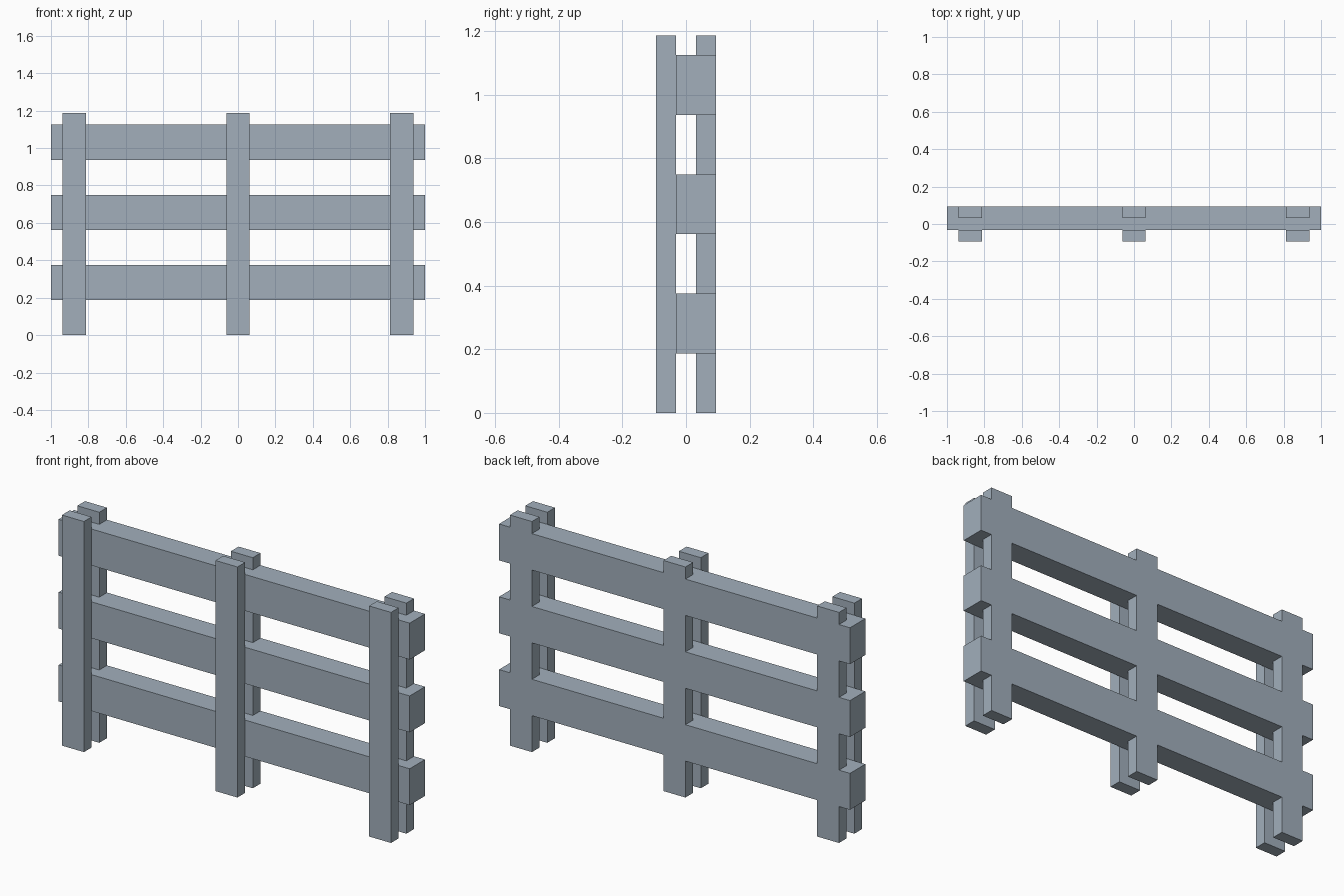
import bpy

cube = bpy.data.objects.get("Cube")
if cube:
    bpy.data.objects.remove(cube, do_unlink=True)

# Single blue-grey paint
paint = bpy.data.materials.new("blue_grey_paint")
paint.use_nodes = True
colour = (0.36, 0.43, 0.50, 1)
paint.diffuse_color = colour
paint.node_tree.nodes["Principled BSDF"].inputs["Base Color"].default_value = colour

U = 1 / 16  # board thickness


def board(name, centre, size):
    bpy.ops.mesh.primitive_cube_add(size=1, location=centre)
    obj = bpy.context.object
    obj.name = name
    obj.scale = size
    bpy.ops.object.transform_apply(location=False, rotation=False, scale=True)
    obj.data.materials.append(paint)


# Three rails, stacked with even gaps
for i, level in enumerate(("lower", "middle", "upper")):
    board(f"{level}_rail", (0, U / 2, (4.5 + 6 * i) * U), (2, 2 * U, 3 * U))

# Paired posts: one in front of the rails, one flush with their back
for side, x in (("right", -14 * U), ("centre", 0), ("left", 14 * U)):
    for place, y in (("front", -U), ("back", U)):
        board(f"{side}_{place}_post", (x, y, 9.5 * U), (2 * U, U, 19 * U))
